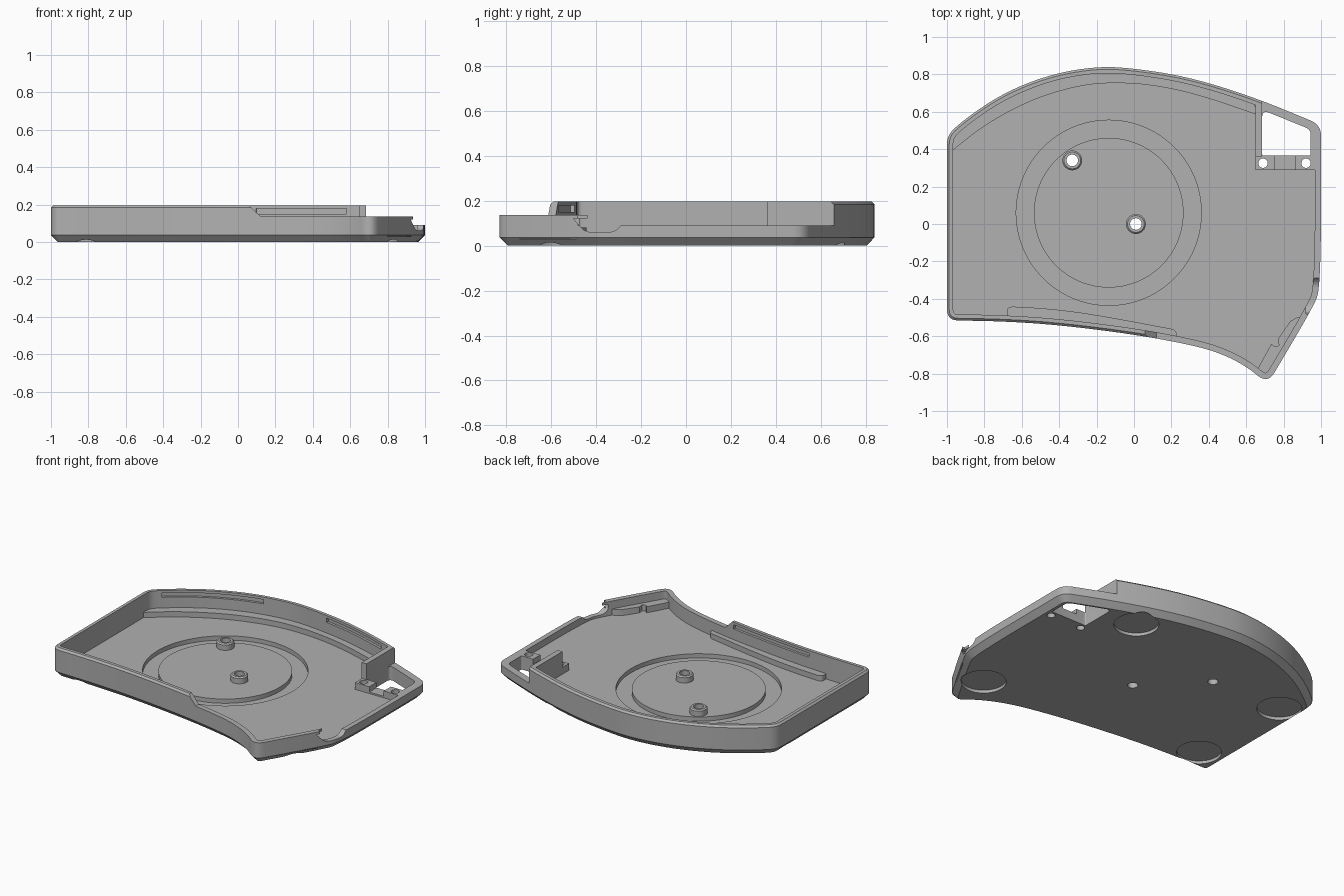
import bpy, bmesh, math
from mathutils import Vector

cube = bpy.data.objects.get("Cube")
if cube:
    bpy.data.objects.remove(cube, do_unlink=True)

grey = bpy.data.materials.new("mid grey")
grey.use_nodes = True
grey.diffuse_color = (0.44, 0.44, 0.44, 1)
grey.node_tree.nodes["Principled BSDF"].inputs["Base Color"].default_value = (0.44, 0.44, 0.44, 1)

FLOOR, RIM, LOW = 0.045, 0.195, 0.09


def rounded(corners, steps=6):
    """Round each (x, y, reach) corner; a large reach blends into a smooth curve."""
    pts, n = [], len(corners)
    for i, (x, y, reach) in enumerate(corners):
        p = Vector((x, y))
        a = Vector(corners[i - 1][:2]) - p
        b = Vector(corners[(i + 1) % n][:2]) - p
        s = p + a.normalized() * min(reach, a.length / 2)
        e = p + b.normalized() * min(reach, b.length / 2)
        for k in range(steps + 1):
            t = k / steps
            q = s * (1 - t) ** 2 + p * 2 * t * (1 - t) + e * t * t
            if not pts or (q - pts[-1]).length > 1e-4:
                pts.append(q)
    if (pts[0] - pts[-1]).length < 1e-4:
        pts.pop()
    return pts


def inset(poly, d):
    """Offset a counter-clockwise polygon inwards."""
    out = []
    for i, p in enumerate(poly):
        a = (p - poly[i - 1]).normalized()
        b = (poly[(i + 1) % len(poly)] - p).normalized()
        m = Vector((-a.y - b.y, a.x + b.x)).normalized()
        out.append(p + m * d / max(0.3, m.dot(Vector((-a.y, a.x)))))
    return out


def circle(x, y, r, n=64):
    return [(x + r * math.cos(2 * math.pi * i / n), y + r * math.sin(2 * math.pi * i / n)) for i in range(n)]


def level(poly, z):
    return [(p[0], p[1], z) for p in poly]


def loft(name, rings):
    """Closed solid through rings of equal length."""
    bm = bmesh.new()
    rows = [[bm.verts.new(p) for p in r] for r in rings]
    n = len(rows[0])
    for lo, hi in zip(rows, rows[1:]):
        for i in range(n):
            j = (i + 1) % n
            bm.faces.new((lo[i], lo[j], hi[j], hi[i]))
    bm.faces.new(rows[0][::-1])
    bm.faces.new(rows[-1])
    bmesh.ops.recalc_face_normals(bm, faces=bm.faces)
    me = bpy.data.meshes.new(name)
    bm.to_mesh(me)
    bm.free()
    me.materials.append(grey)
    ob = bpy.data.objects.new(name, me)
    bpy.context.collection.objects.link(ob)
    return ob


def prism(name, poly, z0, z1):
    return loft(name, [level(poly, z0), level(poly, z1)])


def box(name, x0, x1, y0, y1, z0, z1):
    return prism(name, [(x0, y0), (x1, y0), (x1, y1), (x0, y1)], z0, z1)


def activate(ob):
    bpy.ops.object.select_all(action='DESELECT')
    ob.select_set(True)
    bpy.context.view_layer.objects.active = ob


def cut(ob, cutter):
    cutter.hide_render = True
    mod = ob.modifiers.new("cut", 'BOOLEAN')
    mod.operation, mod.solver, mod.object = 'DIFFERENCE', 'EXACT', cutter
    activate(ob)
    bpy.ops.object.modifier_apply(modifier=mod.name)
    bpy.data.objects.remove(cutter, do_unlink=True)


# Plan outline, counter-clockwise from the front corner
S = 9
outline = rounded([
    (-1, -.515, .06), (-.7, -.52, S), (-.4, -.54, S), (0, -.59, S), (.3, -.645, S),
    (.46, -.69, S), (.6, -.76, S), (.715, -.855, .07), (.955, -.45, S), (1, -.34, S),
    (1, .53, .06), (.65, .675, S), (.3, .785, S), (0, .833, S), (-.2, .843, S),
    (-.45, .80, S), (-.7, .70, S), (-.9, .565, S), (-1, .475, .05)])

# Tray shell with chamfered base and rim
tray = loft("tray_shell", [level(inset(outline, .035), 0), level(outline, .037),
                           level(outline, RIM - .012), level(inset(outline, .012), RIM)])

# Cavity, leaving the back corner solid for the loop and its screw block
cavity = prism("cavity_cutter", inset(outline, .033), FLOOR, .3)
cut(cavity, box("corner_cutter", .65, 1.2, .29, 1, -.1, .4))
cut(tray, cavity)

# Lowered front rim with sloping step, and lower right side
step = [(.05, .3), (.06, RIM), (.12, .137), (1.2, .137), (1.2, .3)]
cut(tray, loft("step_cutter", [[(x, y, z) for x, z in step] for y in (-1, .1)]))
cut(tray, box("side_cutter", .92, 1.2, -.48, 1, LOW, .4))
cut(tray, box("block_cutter", .64, 1.2, .2, .36, LOW, .4))
cut(tray, box("loop_top_cutter", .685, 1.2, .3, 1, LOW, .4))

# Opening in the corner loop and the dip between the screw seats
opening = rounded([(.685, .365, .01), (.945, .365, .01), (.945, .505, .03), (.685, .61, .04)])
cut(tray, prism("opening_cutter", opening, -.1, .3))
cut(tray, box("dip_cutter", .755, .86, .25, .4, .055, .3))
for x in (.69, .92):
    cut(tray, prism("screw_cutter", circle(x, .325, .025, 24), -.1, .3))

# Rounded notch in the right side
notch = rounded([(-.5, .12, 0.001), (-.45, .06, .03), (-.315, .06, .03), (-.265, .12, .001)])
cut(tray, loft("notch_cutter", [[(x, p.x, p.y) for p in notch] for x in (.9, 1.1)]))

# Shallow slots along the inside of the walls
near, far = inset(outline, .017), inset(outline, .06)
for x0, x1, side in ((-.94, -.34, 1), (.06, .6, 1), (-.58, .05, -1)):
    ids = [i for i, p in enumerate(outline) if x0 < p.x < x1 and p.y * side > 0]
    strip = [near[i] for i in ids] + [far[i] for i in reversed(ids)]
    cut(tray, prism("slot_cutter", strip, .15, .178))

# Round recess with a raised centre plate
CX, CY = -.135, .06
cut(tray, prism("ring_cutter", circle(CX, CY, .495, 96), .017, .3))
plate = prism("centre_plate", circle(CX, CY, .40, 96), .012, FLOOR)

# Foot recesses underneath
for x, y in ((.72, -.54), (.46, .57), (-.84, .35), (-.81, -.36)):
    cut(tray, prism("foot_cutter", circle(x, y, .135, 48), -.1, .02))

# Screw bosses, drilled right through
parts = [tray, plate]
for x, y in ((-.33, .34), (.01, 0)):
    boss = loft("screw_boss", [level(circle(x, y, r, 32), z)
                               for r, z in ((.053, .03), (.053, .08), (.045, .088))])
    for ob in (tray, plate, boss):
        cut(ob, prism("drill_cutter", circle(x, y, .031, 32), -.1, .3))
    parts.append(boss)

# Ledge along the back wall
middle = inset(outline, .017)
arc = rounded([(-.98, .385, 0.001), (-.8, .53, S), (-.55, .665, S), (-.3, .74, S), (-.12, .757, S),
               (.1, .745, S), (.35, .69, S), (.655, .585, .001), (.655, .66, .001)])
inner = [p for p in arc if p.x < .65 or p.y < .6]
outer = [p for p in middle if p.y > .46 and p.x < .655]
parts.append(prism("back_ledge", inner + outer, .03, .08))

# Ledge along the front wall
front = [p for p in middle if p.y < -.4 and -.68 < p.x < .23]
lip = rounded([(.23, -.61, .001), (.225, -.565, .03), (-.2, -.485, S), (-.45, -.452, S),
               (-.68, -.44, .04), (-.68, -.49, .001)])
parts.append(prism("front_ledge", front + lip, .03, .08))

# Stepped ledge at the front tip
parts.append(prism("tip_ledge", [
    (.655, -.785), (.715, -.82), (.755, -.775), (.925, -.49), (.87, -.5), (.835, -.52),
    (.77, -.615), (.775, -.65), (.75, -.655), (.735, -.64)], .03, .085))

for ob in parts:
    activate(ob)
    bpy.ops.object.shade_smooth_by_angle(angle=math.radians(30))
